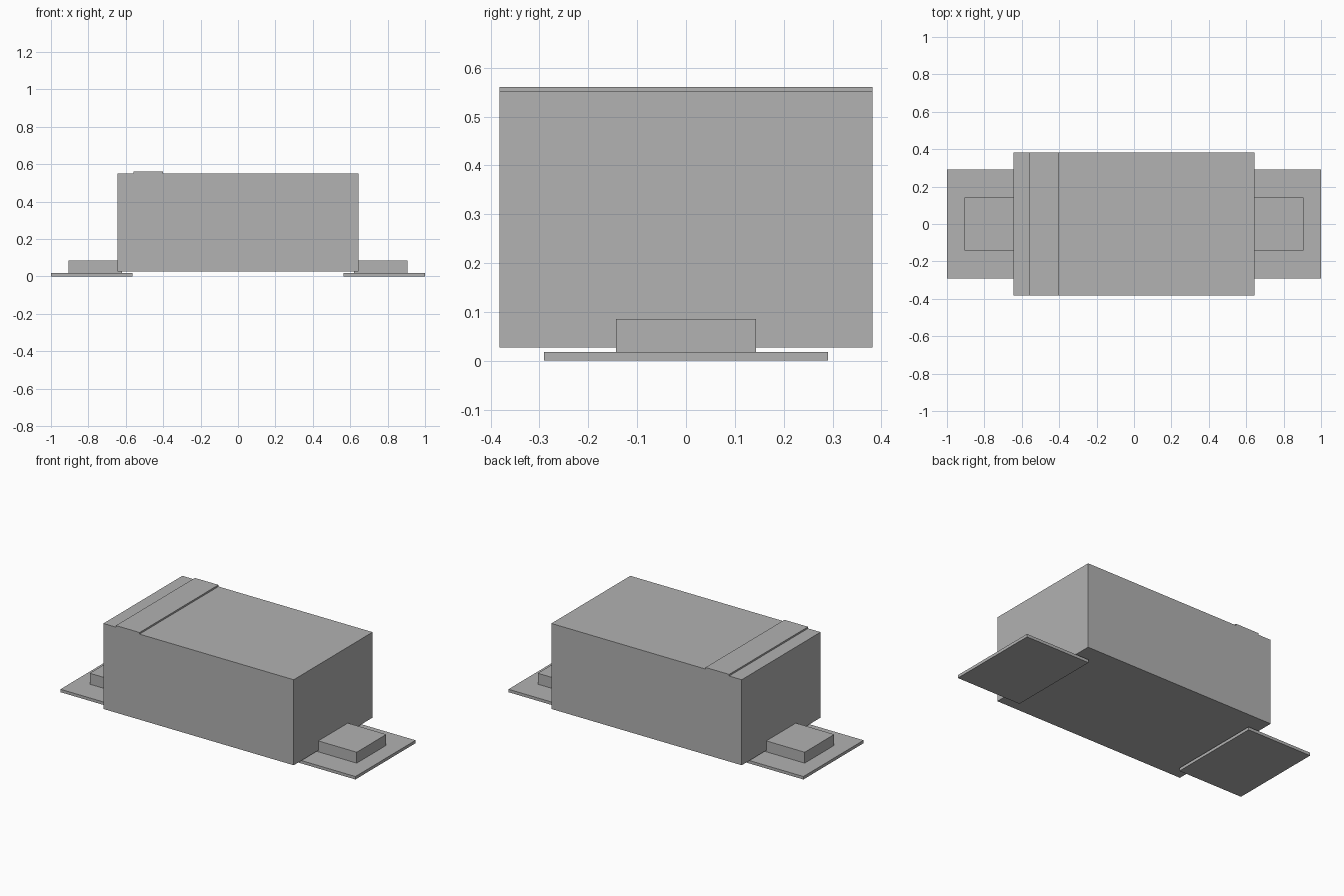
import bpy
import bmesh
from mathutils import Matrix, Vector

cube = bpy.data.objects.get("Cube")
if cube:
    bpy.data.objects.remove(cube, do_unlink=True)

# Single flat grey
GREY = (0.445, 0.445, 0.445, 1)
grey = bpy.data.materials.new("plain grey")
grey.use_nodes = True
grey.diffuse_color = GREY
grey.node_tree.nodes["Principled BSDF"].inputs["Base Color"].default_value = GREY


def box(name, x, y_half, z):
    """Box from x and z ranges, symmetric in y."""
    size = Vector((x[1] - x[0], 2 * y_half, z[1] - z[0]))
    centre = Vector((sum(x) / 2, 0, sum(z) / 2))
    bm = bmesh.new()
    bmesh.ops.create_cube(bm, size=1, matrix=Matrix.Diagonal(size.to_4d()))
    mesh = bpy.data.meshes.new(name)
    bm.to_mesh(mesh)
    bm.free()
    mesh.materials.append(grey)
    obj = bpy.data.objects.new(name, mesh)
    obj.location = centre
    bpy.context.collection.objects.link(obj)
    return obj


# Main block and the raised polarity band across its top
box("body", (-0.645, 0.645), 0.382, (0.027, 0.551))
box("polarity_band", (-0.56, -0.40), 0.382, (0.545, 0.561))

# Flat pad and lead block at each end
for side, sign in (("left", 1), ("right", -1)):
    box(side + "_pad", sorted((sign * 0.565, sign)), 0.291, (0, 0.018))
    box(side + "_lead", sorted((sign * 0.62, sign * 0.905)), 0.143, (0.018, 0.085))
